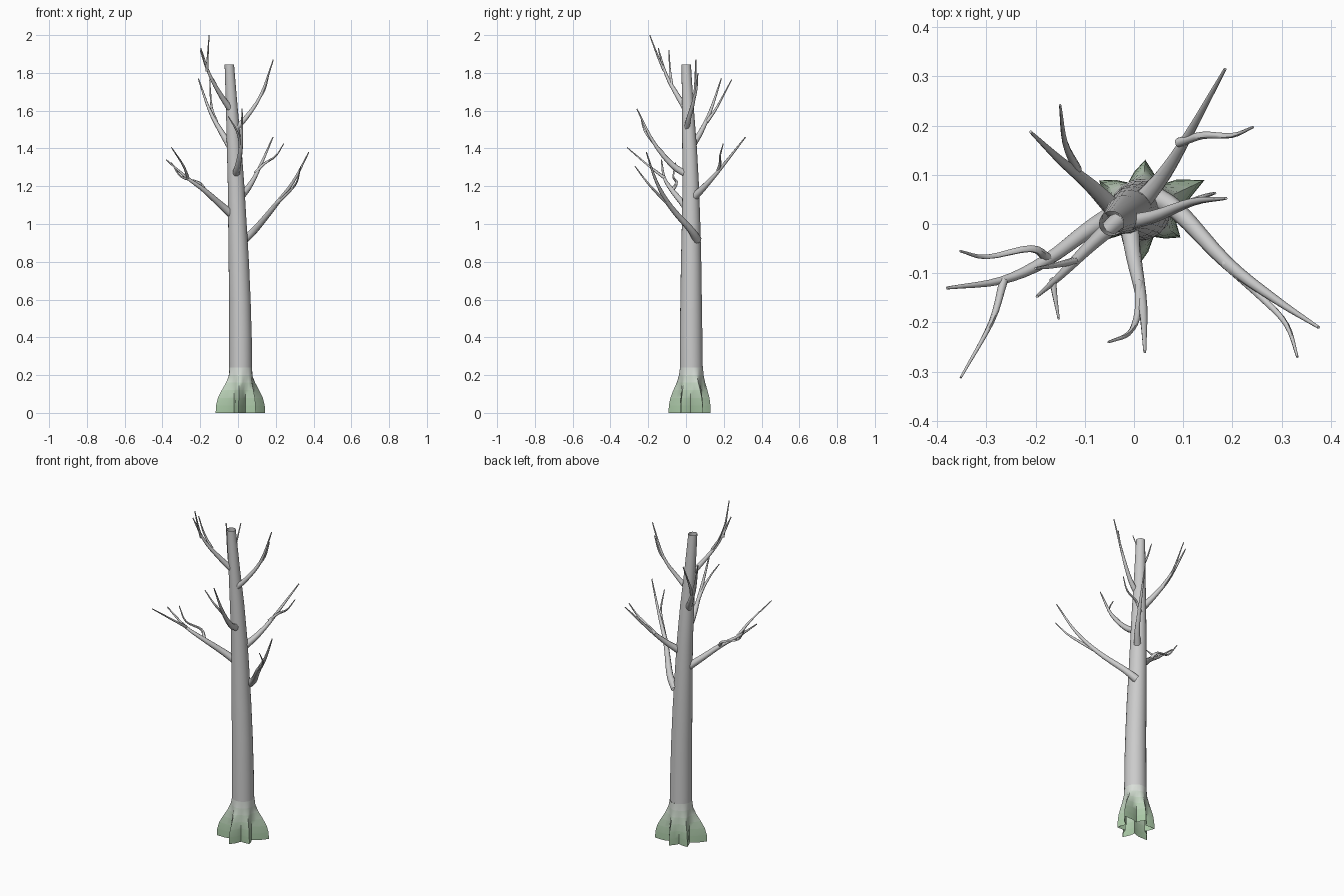
import bpy, bmesh, math
from mathutils import Vector


def finish(name, bm, angle=60):
    bmesh.ops.recalc_face_normals(bm, faces=bm.faces)
    me = bpy.data.meshes.new(name)
    bm.to_mesh(me)
    bm.free()
    ob = bpy.data.objects.new(name, me)
    bpy.context.collection.objects.link(ob)
    bpy.ops.object.select_all(action='DESELECT')
    ob.select_set(True)
    bpy.context.view_layer.objects.active = ob
    bpy.ops.object.shade_smooth_by_angle(angle=math.radians(angle))
    return ob


def skin(bm, rings):
    for a, b in zip(rings, rings[1:]):
        n = len(a)
        for i in range(n):
            bm.faces.new((a[i], a[(i + 1) % n], b[(i + 1) % n], b[i]))


def smooth_path(pts, steps=4):
    p = [Vector(q) for q in pts]
    p = [2 * p[0] - p[1]] + p + [2 * p[-1] - p[-2]]
    out = []
    for i in range(1, len(p) - 2):
        a, b, c, d = p[i - 1:i + 3]
        for s in range(steps):
            t = s / steps
            out.append(0.5 * (2 * b + (c - a) * t + (2 * a - 5 * b + 4 * c - d) * t * t
                              + (3 * b - a - 3 * c + d) * t ** 3))
    return out + [p[-2]]


def limb(name, pts, r0, r1=0.003, sides=8):
    path = smooth_path(pts)
    bm = bmesh.new()
    rings = []
    n = len(path) - 1
    for i, c in enumerate(path):
        d = (path[min(i + 1, n)] - path[max(i - 1, 0)]).normalized()
        u = d.cross(Vector((0.3, 0.9, -0.3))).normalized()
        v = d.cross(u)
        r = r0 + (r1 - r0) * i / n
        rings.append([bm.verts.new(c + r * (u * math.cos(k * math.tau / sides)
                      + v * math.sin(k * math.tau / sides))) for k in range(sides)])
    skin(bm, rings)
    bm.faces.new(rings[-1])
    return finish(name, bm)


# Horizontal ring of the trunk; flare pushes the six root ridges outward
ROOTS = [0.143, 0.102, 0.104, 0.146, 0.122, 0.098]
SIDES = 24


def trunk_ring(bm, x, y, z, r, flare=0.0):
    ring = []
    for i in range(SIDES):
        a = math.radians(25) + i * math.tau / SIDES
        k = round(i / 4) % 6
        w = (1.0, 0.42, 0.0, 0.42)[i % 4]
        rr = r + flare * w * (ROOTS[k] - r)
        ring.append(bm.verts.new((x + rr * math.cos(a), y + rr * math.sin(a), z)))
    return ring


# Trunk, open at the top
bm = bmesh.new()
skin(bm, [trunk_ring(bm, *s) for s in [
    (0.014, 0.028, 0.24, 0.061), (0.013, 0.027, 0.4, 0.060), (0.010, 0.027, 0.6, 0.057),
    (0.004, 0.027, 0.8, 0.054), (-0.003, 0.027, 1.0, 0.049), (-0.010, 0.025, 1.2, 0.044),
    (-0.020, 0.019, 1.4, 0.039), (-0.033, 0.010, 1.62, 0.031), (-0.046, 0.001, 1.845, 0.025)]])
finish("trunk", bm)

# Flared mossy root base, fading from green to grey
levels = [(0, 1), (0.04, 0.97), (0.08, 0.84), (0.12, 0.58), (0.16, 0.29), (0.2, 0.08), (0.24, 0)]
bm = bmesh.new()
skin(bm, [trunk_ring(bm, 0.014, 0.029, z, 0.061, f) for z, f in levels])
base = finish("root_flare", bm)
GREEN, GREY = Vector((0.40, 0.58, 0.38)), Vector((0.8, 0.8, 0.8))
for i in range(len(levels) - 1):
    m = bpy.data.materials.new("moss_%d" % i)
    m.diffuse_color = (*GREEN.lerp(GREY, (i / 6) ** 1.5), 1)
    base.data.materials.append(m)
for p in base.data.polygons:
    p.material_index = min(5, int(p.center.z / 0.04))

# Main branches: path and base radius
branches = [
    ("lower_right_branch", [(0.03, 0.06, 0.915), (0.09, 0.025, 0.97), (0.19, -0.08, 1.09),
                            (0.29, -0.155, 1.22), (0.375, -0.21, 1.38)], 0.024),
    ("lower_left_branch", [(-0.02, 0.03, 1.04), (-0.09, -0.01, 1.10), (-0.18, -0.075, 1.18),
                           (-0.27, -0.115, 1.245), (-0.38, -0.13, 1.34)], 0.023),
    ("rear_right_branch", [(0.01, 0.04, 1.14), (0.06, 0.10, 1.20), (0.11, 0.18, 1.29),
                           (0.185, 0.315, 1.46)], 0.022),
    ("front_branch", [(-0.012, 0.01, 1.26), (0.0, -0.07, 1.31), (0.018, -0.17, 1.43),
                      (0.022, -0.26, 1.61)], 0.022),
    ("rear_left_branch", [(-0.04, 0.03, 1.41), (-0.09, 0.08, 1.49), (-0.15, 0.13, 1.60),
                          (-0.21, 0.187, 1.77)], 0.020),
    ("upper_right_branch", [(-0.03, 0.0, 1.49), (0.04, 0.015, 1.56), (0.12, 0.045, 1.68),
                            (0.187, 0.052, 1.87)], 0.018),
    ("upper_left_branch", [(-0.035, 0.005, 1.60), (-0.09, -0.045, 1.68), (-0.15, -0.105, 1.79),
                           (-0.197, -0.147, 1.93)], 0.018),
]
for name, pts, r in branches:
    limb(name, pts, r)

# Twigs that fork off the branches
twigs = [
    ("lower_right_twig", [(0.185, -0.08, 1.09), (0.26, -0.15, 1.16), (0.31, -0.205, 1.22),
                          (0.332, -0.27, 1.305)], 0.011),
    ("lower_left_outer_twig", [(-0.265, -0.115, 1.245), (-0.29, -0.20, 1.31),
                               (-0.352, -0.312, 1.405)], 0.009),
    ("lower_left_inner_twig", [(-0.175, -0.07, 1.18), (-0.21, -0.05, 1.22),
                               (-0.30, -0.067, 1.25), (-0.353, -0.055, 1.325)], 0.010),
    ("rear_right_twig", [(0.09, 0.165, 1.27), (0.14, 0.18, 1.32), (0.20, 0.18, 1.36),
                         (0.242, 0.197, 1.425)], 0.010),
    ("front_twig", [(0.01, -0.12, 1.37), (0.008, -0.18, 1.44), (-0.01, -0.222, 1.50),
                    (-0.052, -0.24, 1.57)], 0.010),
    ("rear_left_twig", [(-0.115, 0.11, 1.54), (-0.14, 0.165, 1.62), (-0.15, 0.242, 1.765)], 0.010),
    ("upper_right_twig", [(0.09, 0.035, 1.63), (0.14, 0.055, 1.71), (0.165, 0.063, 1.80)], 0.008),
    ("upper_left_tall_twig", [(-0.165, -0.115, 1.81), (-0.160, -0.15, 1.89),
                              (-0.153, -0.192, 2.0)], 0.008),
    ("upper_left_side_twig", [(-0.12, -0.075, 1.74), (-0.165, -0.085, 1.82),
                              (-0.20, -0.09, 1.92)], 0.008),
]
for name, pts, r in twigs:
    limb(name, pts, r, 0.0025, 6)
